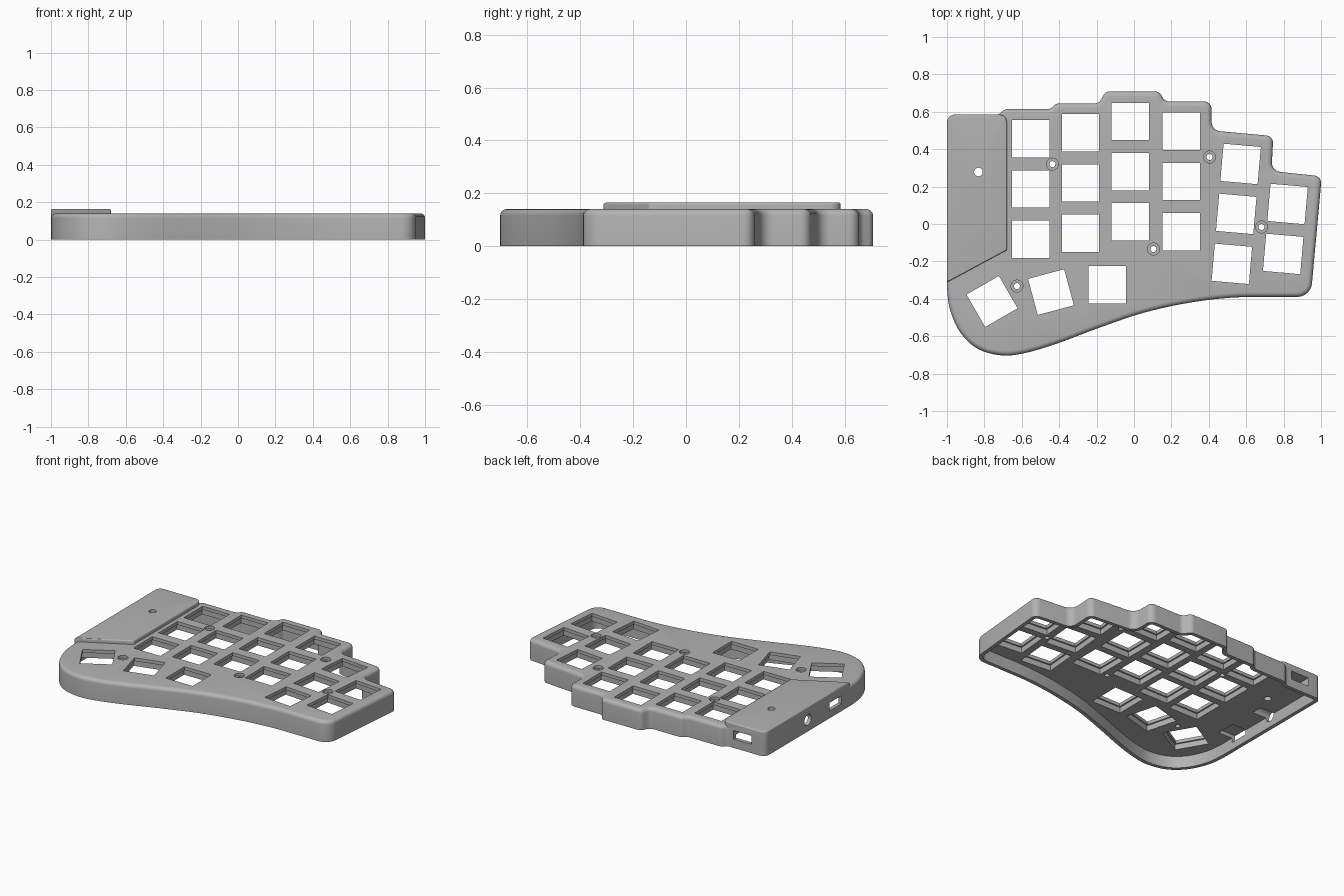
import bpy, bmesh, math
from mathutils import Vector, Matrix

if "Cube" in bpy.data.objects:
    bpy.data.objects.remove(bpy.data.objects["Cube"])

TOP, COVER_TOP, CEILING, WALL = 0.14, 0.165, 0.08, 0.025

grey = bpy.data.materials.new("matte_grey")
grey.use_nodes = True
grey.diffuse_color = (0.45, 0.45, 0.45, 1)
grey.node_tree.nodes["Principled BSDF"].inputs["Base Color"].default_value = (0.45, 0.45, 0.45, 1)


def rounded(corners, steps=6):
    """Polygon with each corner (x, y, radius) turned into an arc."""
    out = []
    for i, (x, y, r) in enumerate(corners):
        p = Vector((x, y))
        if r == 0:
            out.append(p)
            continue
        a = (Vector(corners[i - 1][:2]) - p).normalized()
        b = (Vector(corners[(i + 1) % len(corners)][:2]) - p).normalized()
        half = a.angle(b) / 2
        centre = p + (a + b).normalized() * r / math.sin(half)
        start = p + a * r / math.tan(half) - centre
        end = p + b * r / math.tan(half) - centre
        turn = math.atan2(start.x * end.y - start.y * end.x, start.dot(end))
        out += [centre + Matrix.Rotation(turn * k / steps, 2) @ start for k in range(steps + 1)]
    return out


def spline(pts, steps=5):
    """Smooth curve through all but the first and last point."""
    v = [Vector(p) for p in pts]
    out = []
    for a, b, c, d in zip(v, v[1:], v[2:], v[3:]):
        for k in range(steps):
            t = k / steps
            out.append(0.5 * (2 * b + (c - a) * t + (2 * a - 5 * b + 4 * c - d) * t ** 2
                              + (3 * b - a - 3 * c + d) * t ** 3))
    return out + [v[-2]]


def inset(poly, dist):
    """Move a counter-clockwise polygon inwards."""
    out = []
    for i, p in enumerate(poly):
        e1 = (p - poly[i - 1]).normalized()
        e2 = (poly[(i + 1) % len(poly)] - p).normalized()
        n1, n2 = Vector((-e1.y, e1.x)), Vector((-e2.y, e2.x))
        out.append(p + (n1 + n2) * dist / (1 + n1.dot(n2)))
    return out


def loft(bm, rings, matrix=Matrix()):
    """Closed solid through rings of (polygon, height)."""
    loops = [[bm.verts.new(matrix @ Vector((p[0], p[1], z))) for p in poly] for poly, z in rings]
    bm.faces.new(loops[0][::-1])
    bm.faces.new(loops[-1])
    for lo, hi in zip(loops, loops[1:]):
        for i in range(len(lo)):
            bm.faces.new((lo[i - 1], lo[i], hi[i], hi[i - 1]))


def make(name, bm):
    bmesh.ops.recalc_face_normals(bm, faces=bm.faces)
    mesh = bpy.data.meshes.new(name)
    bm.to_mesh(mesh)
    bm.free()
    mesh.materials.append(grey)
    ob = bpy.data.objects.new(name, mesh)
    bpy.context.collection.objects.link(ob)
    return ob


def combine(target, tool, operation):
    mod = target.modifiers.new(tool.name, 'BOOLEAN')
    mod.operation, mod.solver, mod.object = operation, 'EXACT', tool
    graph = bpy.context.evaluated_depsgraph_get()
    mesh = bpy.data.meshes.new_from_object(target.evaluated_get(graph))
    target.modifiers.clear()
    target.data = mesh
    bpy.data.objects.remove(tool)


def slab(name, poly, bottom, top, fillet):
    """Plate with a rounded upper rim."""
    rings = [(poly, bottom)]
    for k in range(6):
        a = math.pi / 2 * k / 5
        rings.append((inset(poly, fillet * (1 - math.cos(a))), top - fillet * (1 - math.sin(a))))
    bm = bmesh.new()
    loft(bm, rings)
    return make(name, bm)


def square(w, h=None):
    h = h or w
    return [(-w / 2, -h / 2), (w / 2, -h / 2), (w / 2, h / 2), (-w / 2, h / 2)]


def circle(r, n=24):
    return [(r * math.cos(math.tau * k / n), r * math.sin(math.tau * k / n)) for k in range(n)]


# Case outline: stepped back edge, then the swept front edge
outline = rounded([
    (0.7, -0.39, 0), (0.945, -0.39, 0.08), (1.004, 0.255, 0.04), (0.735, 0.283, 0.05),
    (0.745, 0.47, 0.04), (0.415, 0.5, 0.05), (0.415, 0.655, 0.04), (0.165, 0.655, 0.04),
    (0.135, 0.708, 0.035), (-0.155, 0.708, 0.035), (-0.185, 0.645, 0.04), (-0.415, 0.645, 0.04),
    (-0.445, 0.615, 0.04), (-0.69, 0.615, 0.04), (-0.72, 0.585, 0.04), (-1, 0.585, 0.04),
    (-1, -0.33, 0)])
front = spline([
    (-1, -0.2), (-1, -0.33), (-0.983, -0.46), (-0.925, -0.585), (-0.83, -0.67), (-0.7, -0.703),
    (-0.57, -0.687), (-0.4, -0.635), (-0.2, -0.56), (0.05, -0.475), (0.3, -0.42),
    (0.52, -0.394), (0.7, -0.39), (0.85, -0.39)])
outline += front[1:-1]
case = slab("keyboard_case", outline, 0, TOP, 0.025)

# Raised electronics cover, flush with the outer walls
cover = slab("electronics_cover", rounded([
    (-1, -0.312, 0), (-0.68, -0.14, 0.01), (-0.68, 0.585, 0.04), (-1, 0.585, 0.04)]),
    0.1, COVER_TOP, 0.008)
combine(case, cover, 'UNION')

# Hollow underside
bm = bmesh.new()
loft(bm, [(inset(outline, WALL), -0.1), (inset(outline, WALL), CEILING)])
combine(case, make("cavity_cutter", bm), 'DIFFERENCE')

# Key openings: x, y, turn in degrees
PITCH = 0.268
keys = [(-0.759, -0.414, 30), (-0.444, -0.364, 15), (-0.142, -0.324, 0)]
for x, y, rows, turn in [(-0.553, 0.455, 3, 0), (-0.286, 0.487, 3, 0), (-0.019, 0.548, 3, 0),
                         (0.253, 0.495, 3, 0), (0.57, 0.321, 3, -5), (0.821, 0.107, 2, -5)]:
    a = math.radians(turn)
    keys += [(x + math.sin(a) * PITCH * r, y - math.cos(a) * PITCH * r, turn) for r in range(rows)]

bm = bmesh.new()
for x, y, turn in keys:
    place = Matrix.Translation((x, y, 0)) @ Matrix.Rotation(math.radians(turn), 4, 'Z')
    loft(bm, [(square(0.22), 0.05), (square(0.22), 0.118),
              (square(0.2), 0.118), (square(0.2), 0.2)], place)

# Counterbored screw holes
for x, y in [(-0.436, 0.32), (0.404, 0.358), (0.682, -0.016), (0.104, -0.134), (-0.626, -0.332)]:
    loft(bm, [(circle(0.016), 0.05), (circle(0.016), 0.122),
              (circle(0.032), 0.122), (circle(0.032), 0.2)], Matrix.Translation((x, y, 0)))

# Reset hole in the cover
loft(bm, [(circle(0.023), 0.05), (circle(0.023), 0.2)], Matrix.Translation((-0.832, 0.278, 0)))

# Side openings: round jack and switch slot on the left wall, socket on the back wall
side = Matrix.Rotation(math.pi / 2, 4, 'Y')
back = Matrix.Rotation(-math.pi / 2, 4, 'X')
loft(bm, [(circle(0.037), -0.1), (circle(0.037), 0.13)],
     Matrix.Translation((-1, 0.13, 0.078)) @ side)
loft(bm, [(square(0.055, 0.13), -0.1), (square(0.055, 0.13), 0.13)],
     Matrix.Translation((-1, -0.165, 0.077)) @ side)
loft(bm, [(square(0.135, 0.058), -0.09), (square(0.135, 0.058), 0.1)],
     Matrix.Translation((-0.832, 0.585, 0.088)) @ back)
combine(case, make("opening_cutter", bm), 'DIFFERENCE')

# Smooth rounded walls, crisp openings
bpy.ops.object.select_all(action='DESELECT')
case.select_set(True)
bpy.context.view_layer.objects.active = case
bpy.ops.object.shade_smooth_by_angle(angle=math.radians(30))
